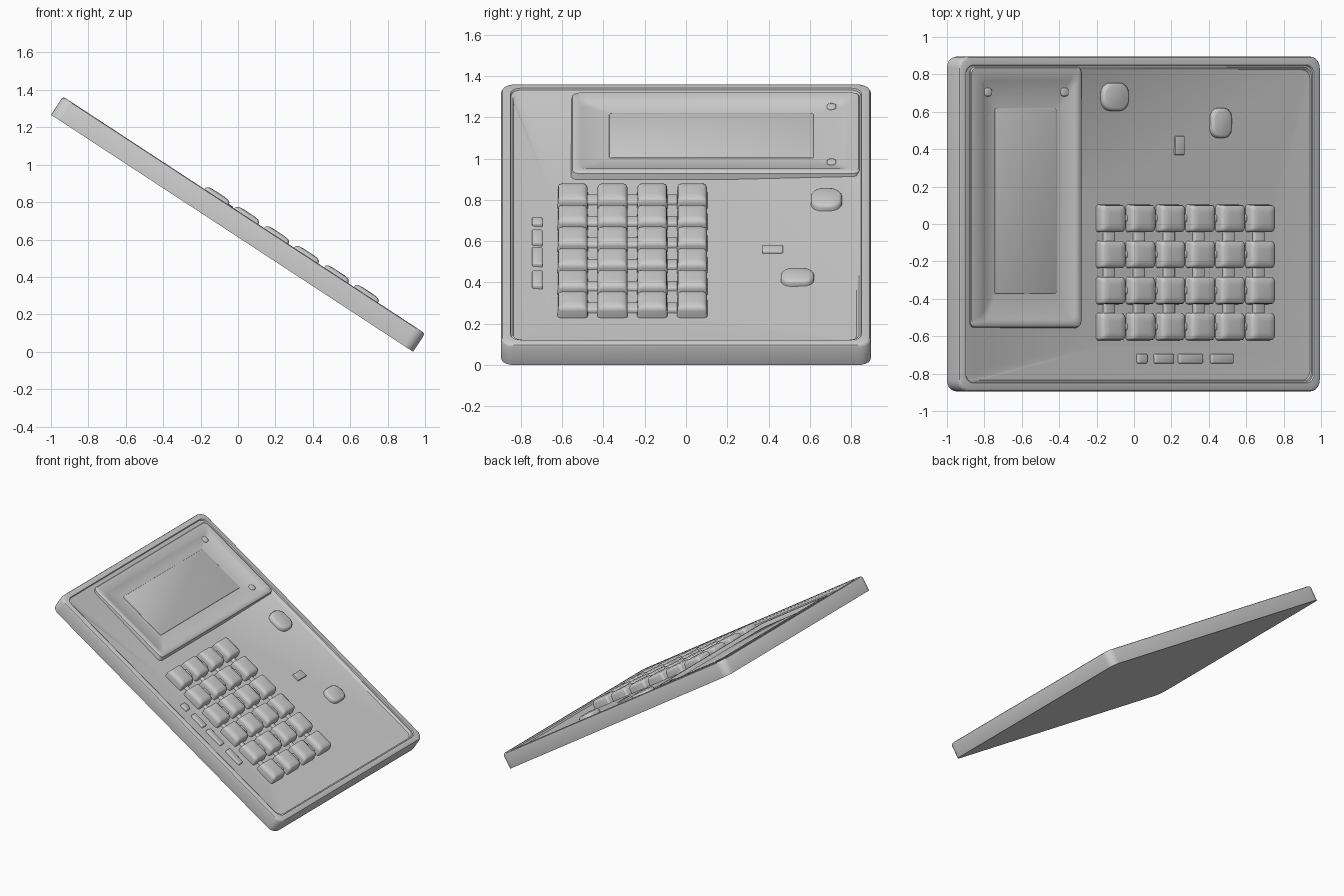
import bpy
import bmesh
import math
from mathutils import Matrix

cube = bpy.data.objects.get("Cube")
if cube:
    bpy.data.objects.remove(cube, do_unlink=True)

# Overall slab: built lying flat, then tilted down towards +x
TILT = math.radians(33.2)
HALF_L, HALF_W, THICK = 1.157, 0.895, 0.117
PLACE = (Matrix.Translation((-0.032, 0, HALF_L * math.sin(TILT)))
         @ Matrix.Rotation(TILT, 4, "Y"))

grey = bpy.data.materials.new("plain_grey")
grey.use_nodes = True
colour = (0.6, 0.6, 0.6, 1)
grey.diffuse_color = colour
grey.node_tree.nodes["Principled BSDF"].inputs["Base Color"].default_value = colour


def finish(name, bm, angle=35):
    bmesh.ops.recalc_face_normals(bm, faces=bm.faces)
    mesh = bpy.data.meshes.new(name)
    bm.to_mesh(mesh)
    bm.free()
    mesh.materials.append(grey)
    obj = bpy.data.objects.new(name, mesh)
    bpy.context.collection.objects.link(obj)
    obj.matrix_world = PLACE
    bpy.ops.object.select_all(action="DESELECT")
    obj.select_set(True)
    bpy.context.view_layer.objects.active = obj
    bpy.ops.object.shade_smooth_by_angle(angle=math.radians(angle))
    return obj


def rounded_ring(bm, u0, u1, v0, v1, radius, w, steps=5):
    """Rounded rectangle of vertices at height w."""
    ring = []
    corners = [(u1 - radius, v1 - radius), (u0 + radius, v1 - radius),
               (u0 + radius, v0 + radius), (u1 - radius, v0 + radius)]
    for quarter, (cu, cv) in enumerate(corners):
        for i in range(steps + 1):
            a = (quarter + i / steps) * math.pi / 2
            ring.append(bm.verts.new((cu + radius * math.cos(a),
                                      cv + radius * math.sin(a), w)))
    return ring


def loft(name, sections, angle=35):
    """Skin a stack of rounded rectangles and cap both ends."""
    bm = bmesh.new()
    rings = [rounded_ring(bm, *s) for s in sections]
    for a, b in zip(rings, rings[1:]):
        for i in range(len(a)):
            j = (i + 1) % len(a)
            bm.faces.new((a[i], a[j], b[j], b[i]))
    bm.faces.new(rings[0])
    bm.faces.new(rings[-1])
    return finish(name, bm, angle)


def pad(name, u, v, hu, hv, base, top, radius, edge=0.01):
    """Small block with a softened top edge."""
    levels = [(0, base), (0, top - edge), (edge * 0.4, top - edge * 0.3), (edge, top)]
    return loft(name, [(u - hu + d, u + hu - d, v - hv + d, v + hv - d, radius, w)
                       for d, w in levels], 50)


def body_section(inset, radius, w):
    return (-HALF_L + inset, HALF_L - inset, -HALF_W + inset, HALF_W - inset, radius, w)


# Case: outer wall, rim with a shallow groove, and a floor dipping to the keys
loft("case", [
    body_section(0, 0.06, 0),
    body_section(0, 0.06, THICK - 0.014),
    body_section(0.005, 0.06, THICK - 0.004),
    body_section(0.014, 0.055, THICK),
    body_section(0.044, 0.05, THICK),
    body_section(0.048, 0.05, THICK - 0.008),
    body_section(0.056, 0.05, THICK - 0.008),
    (-1.05, 1.10, -0.835, 0.825, 0.05, 0.095),
    (-0.28, 0.89, -0.66, 0.14, 0.05, 0.078),
])

# Display housing: raised lip around a sloping pocket
loft("display_housing", [
    (-1.08, -0.36, -0.56, 0.84, 0.03, 0.07),
    (-1.08, -0.37, -0.55, 0.84, 0.03, 0.110),
    (-1.075, -0.378, -0.542, 0.835, 0.03, 0.116),
    (-1.01, -0.405, -0.517, 0.78, 0.03, 0.116),
    (-1.0, -0.415, -0.505, 0.77, 0.03, 0.110),
    (-0.925, -0.515, -0.38, 0.625, 0.015, 0.098),
])
pad("display_window", -0.72, 0.123, 0.197, 0.495, 0.09, 0.102, 0.01, 0.003)
for u in (-0.965, -0.475):
    pad("display_screw", u, 0.705, 0.024, 0.022, 0.095, 0.114, 0.017, 0.005)

# Keypad: domed keys on low cross bars
key_u = [-0.176 + 0.191 * i for i in range(6)]
key_v = [0.03 - 0.193 * i for i in range(4)]
for u in key_u:
    pad("key_bar", u, -0.26, 0.035, 0.31, 0.07, 0.098, 0.01)
for v in key_v:
    pad("key_rail", 0.30, v, 0.5, 0.02, 0.07, 0.092, 0.01)
    for u in key_u:
        loft("key", [(u - h, u + h, v - h * 0.92, v + h * 0.92, r, w)
                     for h, r, w in ((0.08, 0.015, 0.07), (0.078, 0.015, 0.115),
                                     (0.074, 0.02, 0.130), (0.062, 0.02, 0.138),
                                     (0.035, 0.015, 0.141))], 60)

# Small controls beside the keypad
for u, half in ((0.03, 0.03), (0.17, 0.06), (0.34, 0.075), (0.54, 0.07)):
    pad("side_switch", u, -0.72, half, 0.025, 0.07, 0.102, 0.006, 0.006)
pad("upper_knob", -0.15, 0.68, 0.085, 0.075, 0.07, 0.122, 0.06, 0.014)
pad("lower_knob", 0.53, 0.54, 0.065, 0.08, 0.07, 0.117, 0.05, 0.014)
pad("indicator", 0.27, 0.42, 0.03, 0.05, 0.07, 0.097, 0.005, 0.003)
